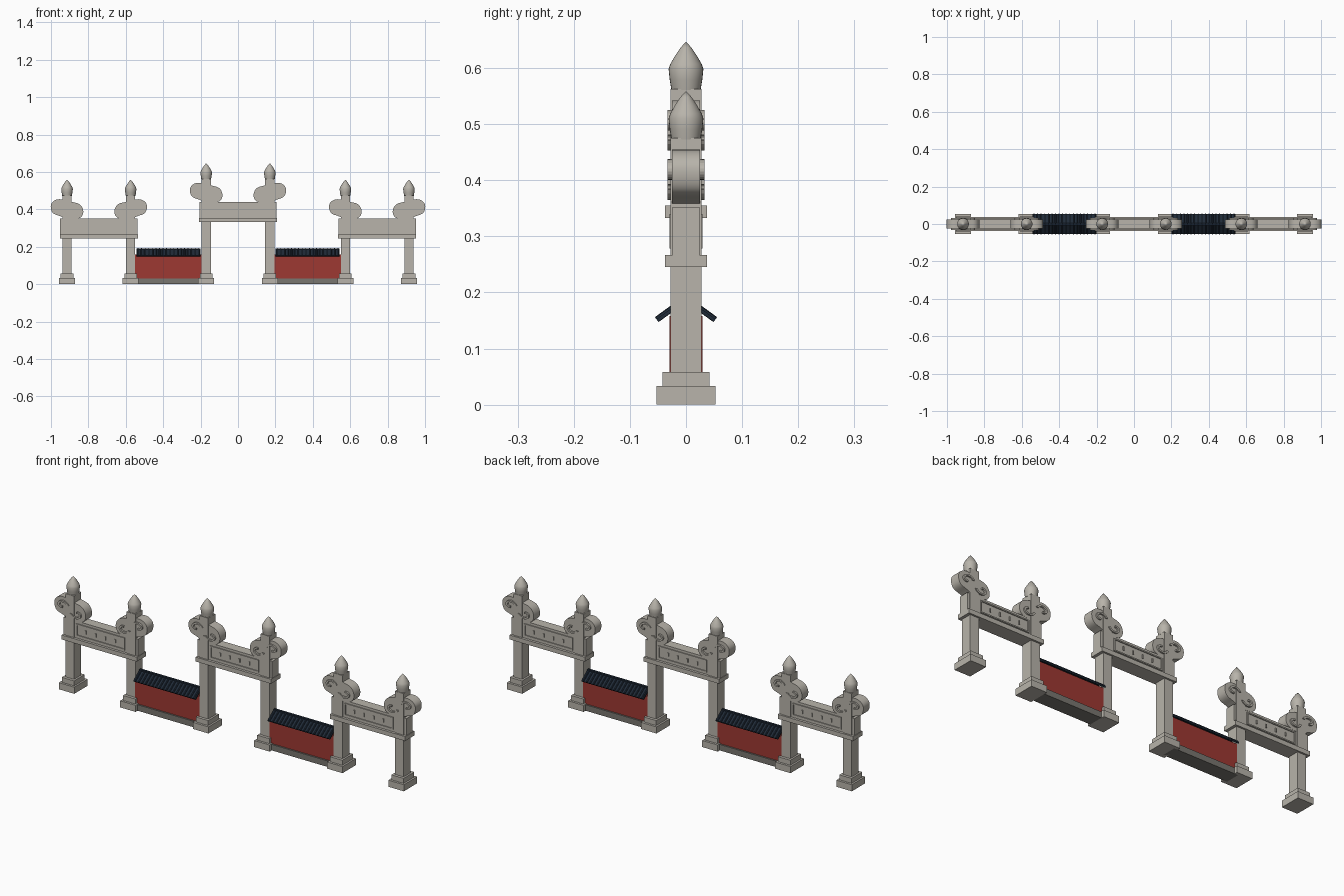
import bpy, bmesh, math
from mathutils import Matrix

if "Cube" in bpy.data.objects:
    bpy.data.objects.remove(bpy.data.objects["Cube"])


def mat(name, rgb):
    m = bpy.data.materials.new(name)
    m.diffuse_color = (*rgb, 1)
    m.use_nodes = True
    m.node_tree.nodes["Principled BSDF"].inputs["Base Color"].default_value = m.diffuse_color
    return m


STONE = mat("pale_stone", (0.48, 0.455, 0.405))
RED = mat("red_plaster", (0.34, 0.04, 0.032))
TILE = mat("dark_blue_tile", (0.014, 0.024, 0.04))
GREY = mat("grey_footing", (0.19, 0.18, 0.16))


def finish(name, bm, material, smooth=False):
    bmesh.ops.recalc_face_normals(bm, faces=bm.faces)
    me = bpy.data.meshes.new(name)
    bm.to_mesh(me)
    bm.free()
    me.materials.append(material)
    if smooth:
        for p in me.polygons:
            p.use_smooth = True
        me.set_sharp_from_angle(angle=math.radians(35))
    ob = bpy.data.objects.new(name, me)
    bpy.context.collection.objects.link(ob)
    return ob


def add_box(bm, x0, x1, y0, y1, z0, z1):
    m = Matrix.Translation(((x0 + x1) / 2, (y0 + y1) / 2, (z0 + z1) / 2))
    bmesh.ops.create_cube(bm, size=1, matrix=m @ Matrix.Diagonal((x1 - x0, y1 - y0, z1 - z0, 1)))


def box(name, cx, hx, hy, z0, z1, material=STONE):
    bm = bmesh.new()
    add_box(bm, cx - hx, cx + hx, -hy, hy, z0, z1)
    return finish(name, bm, material)


def add_prism(bm, pts, y0, y1):
    # extrude an x-z outline between two y planes
    a = [bm.verts.new((x, y0, z)) for x, z in pts]
    b = [bm.verts.new((x, y1, z)) for x, z in pts]
    n = len(pts)
    bm.faces.new(a)
    bm.faces.new(b[::-1])
    for i in range(n):
        bm.faces.new((a[i], b[i], b[(i + 1) % n], a[(i + 1) % n]))


def smooth_loop(pts, rounds=2):
    # corner cutting to round an outline
    for _ in range(rounds):
        out = []
        for i, (x, z) in enumerate(pts):
            u, w = pts[(i + 1) % len(pts)]
            out += [(x * .75 + u * .25, z * .75 + w * .25), (x * .25 + u * .75, z * .25 + w * .75)]
        pts = out
    return pts


# scroll outline relative to the post and the beam top; +x points into the gate
SCROLL = [(-.088, .05), (-.086, .083), (-.055, .104), (-.015, .1), (.03, .087), (.07, .078),
          (.089, .045), (.083, .01), (.05, -.006), (0, -.006), (-.035, .012), (-.075, .024)]


def spiral(cx, cz, r, start, turn, side):
    # flat ribbon that curls inwards
    outer, inner = [], []
    for i in range(17):
        t = i / 16
        a = start + turn * t
        rr = r * (1 - .55 * t)
        for lst, k in ((outer, rr), (inner, rr - .008)):
            lst.append((side * (cx + 1.35 * k * math.cos(a)), cz + k * math.sin(a)))
    return outer + inner[::-1]


def scroll(cx, z, side):
    bm = bmesh.new()
    add_prism(bm, [(cx + side * x, z + h) for x, h in smooth_loop(SCROLL)], -.025, .025)
    finish("cloud_scroll", bm, STONE, True)
    bm = bmesh.new()
    curls = ((-.040, .062, .028, 0.2, 4.6), (.040, .036, .028, 3.3, 4.6))
    for c in curls:
        pts = [(cx + x, z + h) for x, h in spiral(*c, side)]
        for s in (-1, 1):
            add_prism(bm, pts, s * .024, s * .033)
    finish("scroll_relief", bm, STONE)


def finial(cx, z):
    prof = [(.026, 0), (.029, .018), (.031, .037), (.028, .046), (.02, .06), (.010, .075), (0, .086)]
    bm = bmesh.new()
    vs = [bm.verts.new((r, 0, h)) for r, h in prof]
    es = [bm.edges.new(p) for p in zip(vs, vs[1:])]
    bmesh.ops.spin(bm, geom=vs + es, cent=(0, 0, 0), axis=(0, 0, 1), angle=math.tau, steps=28)
    bmesh.ops.remove_doubles(bm, verts=bm.verts, dist=1e-5)
    bmesh.ops.holes_fill(bm, edges=bm.edges)
    bmesh.ops.translate(bm, verts=bm.verts, vec=(cx, 0, z))
    finish("bud_finial", bm, STONE, True)


def gate(cx, lift):
    for side in (-1, 1):
        px = cx + side * .17
        # stepped post base, post, scroll and bud
        box("post_base_lower", px, .043, .053, 0, .033)
        box("post_base_upper", px, .034, .042, .033, .058)
        box("post", px, .0245, .028, .058, lift + .475)
        scroll(px, lift + .352, -side)
        finial(px, lift + .473)
    # lintel with projecting sill
    box("lintel_beam", cx, .207, .0245, lift + .255, lift + .352)
    box("lintel_sill", cx, .209, .037, lift + .245, lift + .267)
    # raised panel rails and small pegs on both faces
    bm = bmesh.new()
    for s in (-1, 1):
        y0, y1 = sorted((s * .023, s * .029))
        for z0, z1 in ((.278, .284), (.334, .340)):
            add_box(bm, cx - .135, cx + .135, y0, y1, lift + z0, lift + z1)
        for x in (-.132, .132):
            add_box(bm, cx + x - .003, cx + x + .003, y0, y1, lift + .284, lift + .334)
        for i in range(4):
            x = cx - .081 + i * .054
            add_box(bm, x - .003, x + .003, y0, y1, lift + .300, lift + .318)
    finish("lintel_panel_trim", bm, STONE)


def wall(cx):
    box("wall_footing", cx, .178, .037, 0, .03, GREY)
    box("wall_panel", cx, .178, .029, .03, .158, RED)
    # two sloping tiled slabs with rounded cover tiles
    bm = bmesh.new()
    half, run, drop = .172, .051, .037
    length = math.hypot(run, drop)
    for s in (-1, 1):
        slope = (Matrix.Translation((cx, s * run / 2, .150 + drop / 2))
                 @ Matrix.Rotation(-s * math.atan2(drop, run), 4, 'X'))
        bmesh.ops.create_cube(bm, size=1, matrix=slope @ Matrix.Diagonal((2 * half, length, .006, 1)))
        for i in range(18):
            x = -half + (i + .5) * 2 * half / 18
            m = slope @ Matrix.Translation((x, 0, .002)) @ Matrix.Rotation(math.pi / 2, 4, 'X')
            bmesh.ops.create_cone(bm, cap_ends=True, segments=8, radius1=.0055,
                                  radius2=.0055, depth=length, matrix=m)
    finish("wall_roof_tiles", bm, TILE)
    box("roof_ridge", cx, half, .006, .178, .192, TILE)


for x, lift in ((-.744, 0), (0, .088), (.744, 0)):
    gate(x, lift)
for x in (-.372, .372):
    wall(x)
